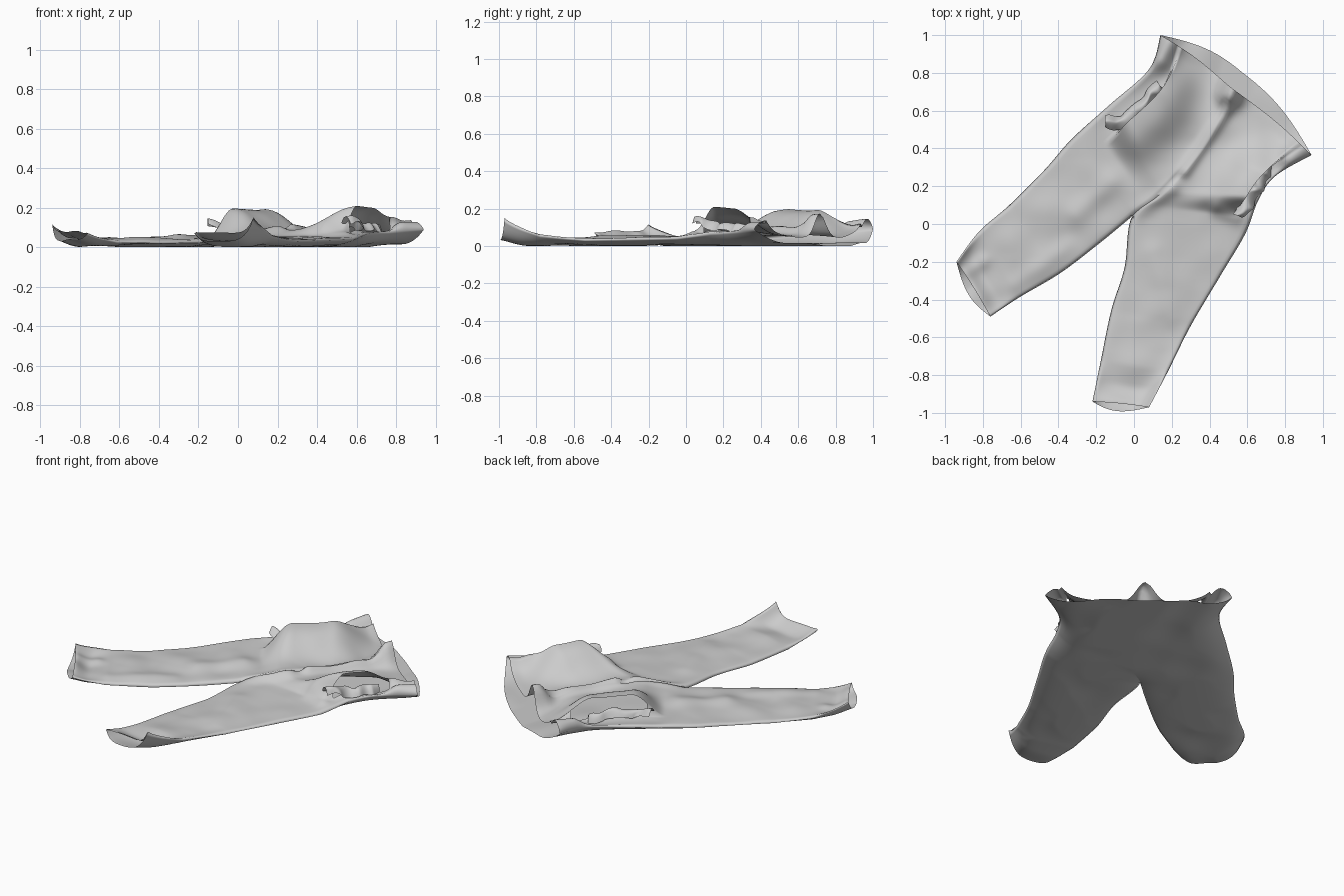
import bpy, bmesh, math
from mathutils import Vector, noise

if "Cube" in bpy.data.objects:
    bpy.data.objects.remove(bpy.data.objects["Cube"])

NS, NU = 112, 36          # steps along each leg, steps across each panel
LAST, CROTCH = 7, 4       # station numbers: 0 = cuff, 4 = crotch, 7 = waist

# outline stations: outer side seam and inner seam / centre seam of each half
CENTRE = [(-.01, .04), (.15, .17), (.36, .42), (.54, .765)]
HALVES = {
    "a": dict(outer=[(-.94, -.20), (-.82, -.04), (-.66, .10), (-.47, .29), (-.33, .45),
                     (-.13, .63), (.08, .82), (.14, 1.0)],
              inner=[(-.76, -.49), (-.61, -.39), (-.39, -.26), (-.18, -.10)] + CENTRE,
              edge=[.115, .045, .025, .03, .04, .06, .08, .09], slit=10, lift=.145, start=4.5),
    "b": dict(outer=[(.08, -.97), (.18, -.78), (.30, -.54), (.46, -.27), (.59, -.05),
                     (.66, .13), (.75, .255), (.94, .365)],
              inner=[(-.22, -.94), (-.175, -.72), (-.12, -.455), (-.05, -.23)] + CENTRE,
              edge=[.15, .055, .03, .035, .04, .07, .08, .09], slit=6, lift=.145, start=4.4),
}
INNER_Z = [.07, .025, .02, .025, .035, 0, 0, 0]
THICK = [.02, .05, .045, .05, .06, .06, .05, .03]
SEAM_Z = [0, 0, 0, 0, 0, .07, .07, .05]

# soft folds in the front: start, end, width, height
FOLDS = [((.27, .28), (.49, .60), .03, .03), ((.51, .68), (.54, .76), .06, .11),
         ((.02, .06), (.20, .19), .04, .02), ((.44, .08), (.54, .04), .04, .03),
         ((.13, .88), (.19, .98), .07, .12), ((.83, .34), (.90, .40), .06, .10),
         ((-.30, .05), (-.12, .22), .06, .015), ((.20, -.50), (.10, -.15), .06, .012),
         ((-.62, -.32), (-.35, -.12), .05, .012), ((-.88, -.25), (-.80, -.20), .04, .015)]


def smooth(a, b, x):
    t = min(1, max(0, (x - a) / (b - a)))
    return t * t * (3 - 2 * t)


def lin(vals, s):
    i = min(int(s), len(vals) - 2)
    return vals[i] + (vals[i + 1] - vals[i]) * (s - i)


def spline(pts, s):
    """Catmull-Rom curve through points of any dimension."""
    n = len(pts) - 1
    i = min(int(s), n - 1)
    t = s - i
    p0, p1, p2, p3 = (Vector(pts[min(n, max(0, k))]) for k in (i - 1, i, i + 1, i + 2))
    return p1 + .5 * t * (p2 - p0 + t * (2 * p0 - 5 * p1 + 4 * p2 - p3
                                         + t * (3 * p1 - p0 - 3 * p2 + p3)))


def folds(p):
    z = 0
    for a, b, w, h in FOLDS:
        a, b = Vector(a), Vector(b)
        t = min(1, max(0, (p - a).dot(b - a) / (b - a).length_squared))
        z += h * math.exp(-((p - a.lerp(b, t)).length / w) ** 2)
    return z


def cloth_point(half, s, j, front):
    u = j / NU
    o, i = spline(half["outer"], s), spline(half["inner"], s)
    p = o.lerp(i, u)
    # the back panel reaches past the front at the waist and cuffs
    side = -1 if front else 1
    waist, cuff = smooth(6, 7, s), smooth(.6, 0, s) if s < .6 else 0
    cuff = 1 - smooth(0, .6, s)
    arch = math.sin(math.pi * u)
    p += Vector((.62, .78)) * waist * (side * .05 * math.sin(u * math.pi / 2) + .025 * arch)
    down = (spline(half["outer"], 0) - spline(half["outer"], 1)).normalized()
    p += down * cuff * (.04 if not front else -.005) * arch
    # bottom surface with its curled-up side seams and shallow creases
    power = 8 - 3 * waist
    base = lin(half["edge"], s) * (1 - u) ** power + lin(INNER_Z, s) * u ** 7
    if not front:
        crease = max(0, noise.noise(Vector((p.x * 4 - p.y, p.y * 4 + p.x, 5)))) * .025
        return Vector((p.x, p.y, base + crease * arch + .03 * cuff * max(0, arch) ** .7))
    hip = smooth(CROTCH, CROTCH + .7, s)
    wo, wi = math.sqrt(1 - (1 - u) ** 4), math.sqrt(max(0, 1 - u ** 4))
    window = wo * (1 - (1 - hip) * (1 - wi))
    z = base + lin(THICK, s) * wo * wi + lin(SEAM_Z, s) * u ** 4
    z += cuff * .06 * max(0, arch) ** .7
    wrinkle = noise.noise(Vector((p.x * 6, p.y * 6, 1))) * .014
    z += window * (folds(p) + wrinkle)
    # hip panel stands up along the pocket opening
    u0 = half["slit"] / NU
    ramp = smooth(half["start"], half["start"] + .7, s) * (1 - .75 * smooth(5.9, 6.8, s))
    if j >= half["slit"]:
        z += half["lift"] * ramp * math.exp(-((u - u0) / .42) ** 2) * (1 - u ** 4)
        p -= (i - o) * .03 * ramp * math.exp(-((u - u0) / .1) ** 2)
    else:
        z += .03 * ramp * (u / u0) ** 2
    return Vector((p.x, p.y, z))


def make_object(name, bm):
    me = bpy.data.meshes.new(name)
    bm.to_mesh(me)
    bm.free()
    me.shade_smooth()
    ob = bpy.data.objects.new(name, me)
    bpy.context.collection.objects.link(ob)
    return ob


# trousers: front and back sheets of both halves, welded along the seams
bm = bmesh.new()
for half in HALVES.values():
    for front in (True, False):
        rows = [[bm.verts.new(cloth_point(half, LAST * k / NS, j, front))
                 for j in range(NU + 1)] for k in range(NS + 1)]
        for k in range(NS):
            s = LAST * (k + .5) / NS
            for j in range(NU):
                if front and j == half["slit"] - 1 and half["start"] + .35 < s < 6.4:
                    continue                      # open pocket slit
                bm.faces.new((rows[k][j], rows[k][j + 1], rows[k + 1][j + 1], rows[k + 1][j]))
bmesh.ops.remove_doubles(bm, verts=bm.verts, dist=.0004)
bmesh.ops.recalc_face_normals(bm, faces=bm.faces)
low = min(v.co.z for v in bm.verts)
bmesh.ops.translate(bm, verts=bm.verts, vec=(0, 0, -low))
make_object("trousers", bm)


# crumpled pocket linings beside the slits
def pocket(name, path, width, seed):
    bm = bmesh.new()
    n, m = 40, 14
    rows = []
    for k in range(n + 1):
        t = k / n * (len(path) - 1)
        c = spline(path, t)
        d = spline(path, min(len(path) - 1, t + .05)) - spline(path, max(0, t - .05))
        across = Vector((-d.y, d.x, 0)).normalized()
        w = width * (.35 + .65 * math.sin(math.pi * (.12 + .82 * k / n)))
        row = []
        for j in range(m + 1):
            q = 2 * j / m - 1
            p = c + across * w * q
            p.z += .035 * (1 - q * q) - .02
            p += noise.noise_vector(Vector((p.x * 14, p.y * 14, seed))) * .024
            row.append(bm.verts.new(p))
        rows.append(row)
    for k in range(n):
        for j in range(m):
            bm.faces.new((rows[k][j], rows[k + 1][j], rows[k + 1][j + 1], rows[k][j + 1]))
    bmesh.ops.recalc_face_normals(bm, faces=bm.faces)
    make_object(name, bm)


pocket("pocket_lining_a", [(-.15, .54, .14), (-.05, .54, .11), (.04, .61, .10), (.13, .74, .09)], .05, 3)
pocket("pocket_lining_b", [(.55, .05, .13), (.60, .11, .13), (.64, .19, .11), (.72, .32, .10)], .04, 8)
